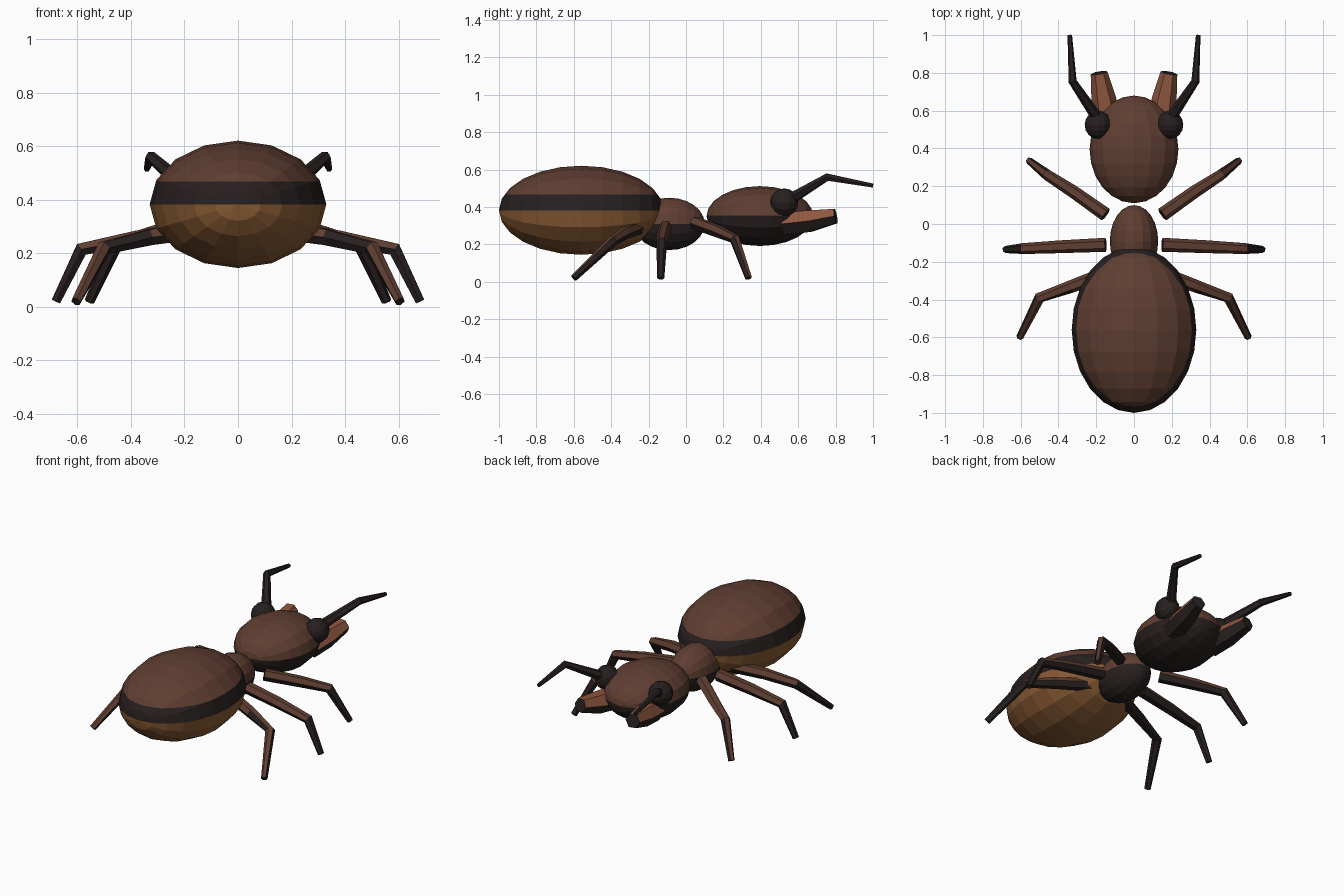
import bpy, bmesh, math
from mathutils import Vector, Matrix

cube = bpy.data.objects.get("Cube")
if cube:
    bpy.data.objects.remove(cube, do_unlink=True)


def make_material(name, rgb):
    mat = bpy.data.materials.new(name)
    mat.use_nodes = True
    color = (*rgb, 1.0)
    mat.diffuse_color = color
    node = next(n for n in mat.node_tree.nodes if n.type == 'BSDF_PRINCIPLED')
    node.inputs["Base Color"].default_value = color
    return mat


brown = make_material("shell brown", (0.115, 0.048, 0.031))
dark = make_material("dark brown", (0.021, 0.014, 0.014))
tan = make_material("belly tan", (0.25, 0.105, 0.034))
rust = make_material("jaw rust", (0.27, 0.095, 0.05))


def finish(name, bm, mats, rule):
    """Turn the mesh into an object, choosing each face's material by a rule."""
    bmesh.ops.recalc_face_normals(bm, faces=bm.faces[:])
    bm.normal_update()
    for face in bm.faces:
        face.material_index = rule(face)
    mesh = bpy.data.meshes.new(name)
    bm.to_mesh(mesh)
    bm.free()
    for mat in mats:
        mesh.materials.append(mat)
    obj = bpy.data.objects.new(name, mesh)
    bpy.context.collection.objects.link(obj)
    return obj


def ellipsoid(name, center, radii, mats, cuts=(), segments=16, rings=12):
    """Faceted body with poles along y, split into colours at given heights."""
    bm = bmesh.new()
    bmesh.ops.create_uvsphere(bm, u_segments=segments, v_segments=rings, radius=1)
    turn = Matrix.Rotation(math.pi / 2, 4, 'X')
    bm.transform(Matrix.Translation(center) @ Matrix.Diagonal((*radii, 1)) @ turn)
    for z in cuts:
        bmesh.ops.bisect_plane(bm, geom=bm.verts[:] + bm.edges[:] + bm.faces[:],
                               plane_co=(0, 0, z), plane_no=(0, 0, 1), dist=0.0005)
    return finish(name, bm, mats,
                  lambda f: sum(f.calc_center_median().z > z for z in cuts))


def limb(name, points, radii, mats, limit=2.0, sides=6):
    """Jointed faceted tube; faces that point up get the second material."""
    bm = bmesh.new()
    pts = [Vector(p) for p in points]
    loops = []
    for i, (p, r) in enumerate(zip(pts, radii)):
        along = (pts[min(i + 1, len(pts) - 1)] - pts[max(i - 1, 0)]).normalized()
        side = along.cross(Vector((0, 0, 1))).normalized()
        up = side.cross(along)
        ring = []
        for k in range(sides):
            a = 2 * math.pi * k / sides
            ring.append(bm.verts.new(p + r * (side * math.cos(a) + up * math.sin(a))))
        loops.append(ring)
    for a, b in zip(loops, loops[1:]):
        for k in range(sides):
            n = (k + 1) % sides
            bm.faces.new((a[k], a[n], b[n], b[k]))
    bm.faces.new(loops[0])
    bm.faces.new(loops[-1])
    return finish(name, bm, mats, lambda f: int(f.normal.z > limit))


# Body
ellipsoid("abdomen", (0, -0.56, 0.383), (0.33, 0.44, 0.238),
          [tan, dark, brown], (0.383, 0.468))
ellipsoid("thorax", (0, -0.09, 0.31), (0.128, 0.19, 0.14), [dark, brown], (0.31,))
ellipsoid("head", (0, 0.395, 0.352), (0.235, 0.285, 0.16), [dark, brown], (0.355,))

# Leg paths for the left side: hip, mid thigh, knee, foot
legs = {
    "front_leg": [(0.15, 0.05, 0.315), (0.32, 0.17, 0.27), (0.46, 0.26, 0.23), (0.555, 0.335, 0.02)],
    "middle_leg": [(0.15, -0.11, 0.29), (0.38, -0.12, 0.255), (0.585, -0.13, 0.215), (0.68, -0.135, 0.02)],
    "hind_leg": [(0.12, -0.25, 0.29), (0.33, -0.33, 0.26), (0.5, -0.39, 0.22), (0.605, -0.6, 0.02)],
}

# Paired parts
for label, s in (("left", 1), ("right", -1)):
    def flip(path):
        return [(s * x, y, z) for x, y, z in path]

    for leg, path in legs.items():
        limb(f"{label}_{leg}", flip(path), (0.037, 0.034, 0.029, 0.019),
             [dark, brown], limit=0.42)
    ellipsoid(f"{label}_eye", (s * 0.19, 0.525, 0.425), (0.071, 0.075, 0.075),
              [dark], segments=12, rings=8)
    limb(f"{label}_antenna",
         flip([(0.2, 0.57, 0.45), (0.325, 0.755, 0.56), (0.34, 1.0, 0.515)]),
         (0.03, 0.022, 0.012), [dark])
    limb(f"{label}_mandible",
         flip([(0.14, 0.52, 0.31), (0.16, 0.66, 0.325), (0.185, 0.8, 0.352)]),
         (0.07, 0.066, 0.045), [dark, rust], limit=0.4)
